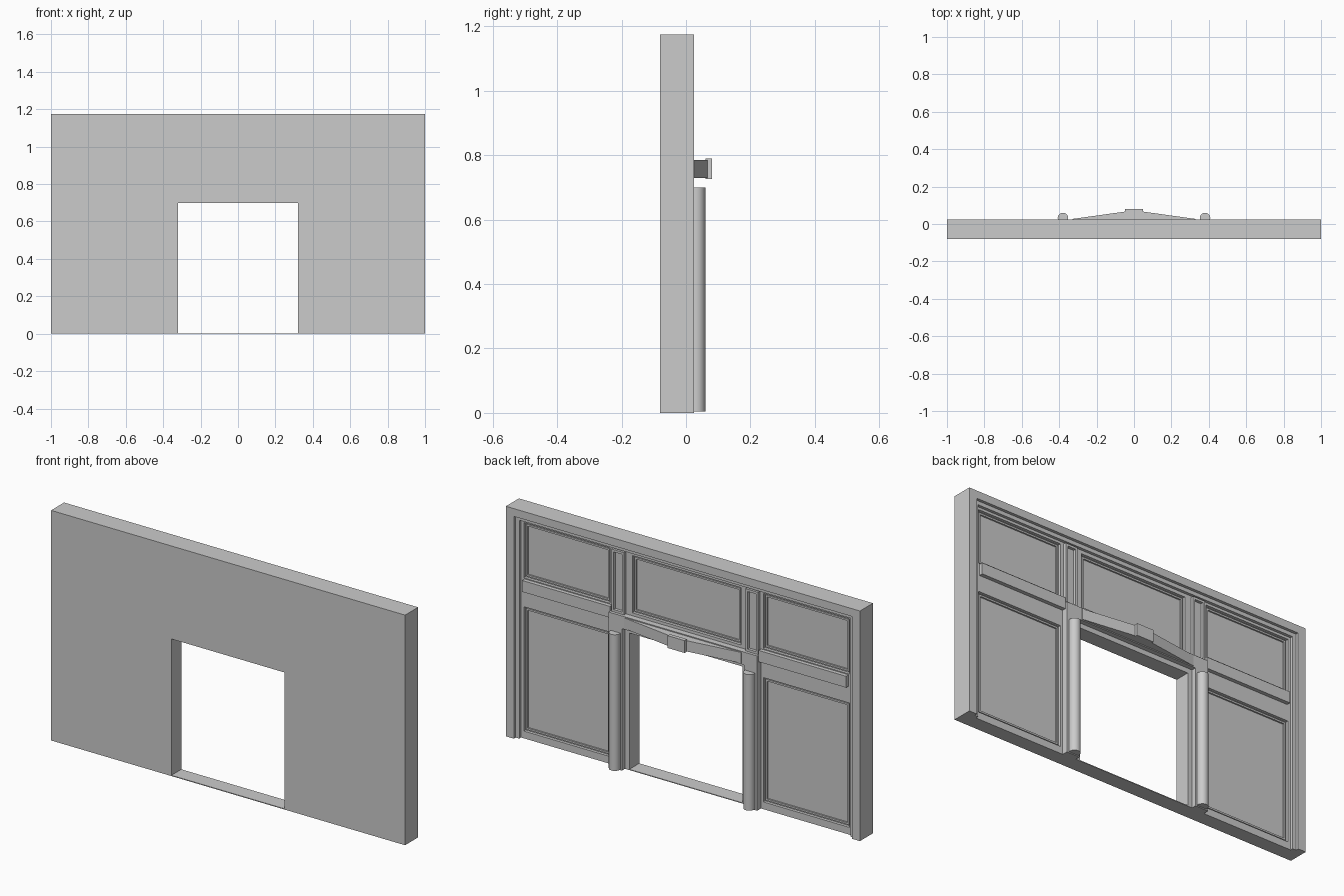
import bpy, bmesh, math

if "Cube" in bpy.data.objects:
    bpy.data.objects.remove(bpy.data.objects["Cube"])


def extrude(name, pts, axis, a, b):
    """Prism from a 2D outline: axis 'y' takes (x, z) points, axis 'z' takes (x, y)."""
    bm = bmesh.new()
    put = (lambda p, t: (p[0], t, p[1])) if axis == 'y' else (lambda p, t: (p[0], p[1], t))
    face = bm.faces.new([bm.verts.new(put(p, a)) for p in pts])
    res = bmesh.ops.extrude_face_region(bm, geom=[face])
    for v in [g for g in res['geom'] if isinstance(g, bmesh.types.BMVert)]:
        v.co['xyz'.index(axis)] = b
    return finish(name, bm)


def finish(name, bm):
    bmesh.ops.recalc_face_normals(bm, faces=bm.faces)
    me = bpy.data.meshes.new(name)
    bm.to_mesh(me)
    bm.free()
    ob = bpy.data.objects.new(name, me)
    bpy.context.collection.objects.link(ob)
    return ob


def box(name, x0, x1, y0, y1, z0, z1):
    return extrude(name, [(x0, z0), (x1, z0), (x1, z1), (x0, z1)], 'y', y0, y1)


def arch(name, xo, xi, zo, zi, y0, y1):
    """Square arch standing on the floor, open at the bottom."""
    return extrude(name, [(-xo, 0), (-xo, zo), (xo, zo), (xo, 0),
                          (xi, 0), (xi, zi), (-xi, zi), (-xi, 0)], 'y', y0, y1)


def ring(name, x0, x1, z0, z1, l, r, b, t, y0, y1):
    """Rectangular border with given left, right, bottom and top widths."""
    bm = bmesh.new()
    outer = [(x0, z0), (x1, z0), (x1, z1), (x0, z1)]
    inner = [(x0 + l, z0 + b), (x1 - r, z0 + b), (x1 - r, z1 - t), (x0 + l, z1 - t)]
    loops = [[bm.verts.new((x, y, z)) for x, z in pts]
             for pts, y in ((outer, y0), (outer, y1), (inner, y1), (inner, y0))]
    for k in range(4):
        p, q = loops[k], loops[(k + 1) % 4]
        for i in range(4):
            j = (i + 1) % 4
            bm.faces.new((p[i], p[j], q[j], q[i]))
    return finish(name, bm)


def panel(name, x0, x1, z0, z1, l, r, b, t):
    """Flat border around a sunken panel, with a bead inside the recess."""
    g, w = 0.008, 0.009
    obs = [ring(name + "_border", x0, x1, z0, z1, l, r, b, t, BACK, FIELD)]
    obs.append(ring(name + "_bead", x0 + l + g, x1 - r - g, z0 + b + g, z1 - t - g,
                    w, w, w, w, BACK, -0.012))
    return obs


def mirror(ob):
    m = ob.modifiers.new("mirror", 'MIRROR')
    m.use_axis = (True, False, False)
    m.use_mirror_merge = False


BACK, FIELD, FACE = -0.02, -0.005, 0.025

# Wall slab, stepped outer frame and door surround
arch("wall_slab", 1.0, 0.32, 1.175, 0.70, -0.08, BACK)
arch("outer_frame", 1.0, 0.955, 1.175, 1.135, BACK, FACE)
arch("outer_frame_step", 0.955, 0.935, 1.135, 1.115, BACK, 0.01)
arch("door_casing", 0.42, 0.345, 0.79, 0.725, BACK, FACE)
arch("door_rebate", 0.345, 0.32, 0.725, 0.70, BACK, 0.0)
box("door_sill", -0.32, 0.32, -0.08, 0.0, 0, 0.004)

# Side bays: upper and lower panels with a projecting rail between
side = panel("upper_panel", 0.42, 0.935, 0.80, 1.115, 0.013, 0.015, 0.02, 0.013)
side += panel("lower_panel", 0.42, 0.935, 0.0, 0.70, 0.013, 0.015, 0.037, 0.028)
side.append(box("middle_rail", 0.42, 0.935, BACK, FIELD, 0.70, 0.80))
side.append(box("rail_band", 0.42, 0.915, FIELD - 0.005, 0.015, 0.757, 0.815))

# Pilasters above the door posts
side.append(box("pilaster_back", 0.335, 0.42, BACK, FIELD, 0.79, 1.115))
side.append(ring("pilaster_frame", 0.343, 0.414, 0.79, 1.108,
                 0.012, 0.012, 0.012, 0.012, FIELD, 0.01))

# Round door columns
col = [(0.38 + 0.028 * math.cos(i * math.tau / 24),
        0.032 + 0.028 * math.sin(i * math.tau / 24)) for i in range(24)]
column = extrude("door_column", col, 'z', 0.005, 0.70)
bpy.context.view_layer.objects.active = column
column.select_set(True)
bpy.ops.object.shade_smooth_by_angle()
side.append(column)
for ob in side:
    mirror(ob)

# Centre panel over the door
panel("centre_panel", -0.335, 0.335, 0.79, 1.115, 0.028, 0.028, 0.015, 0.018)

# Pointed lintel and its centre block
extrude("lintel", [(-0.33, 0.02), (-0.33, 0.027), (-0.05, 0.066),
                   (0.05, 0.066), (0.33, 0.027), (0.33, 0.02)], 'z', 0.73, 0.785)
box("lintel_block", -0.048, 0.048, 0.06, 0.08, 0.727, 0.79)
